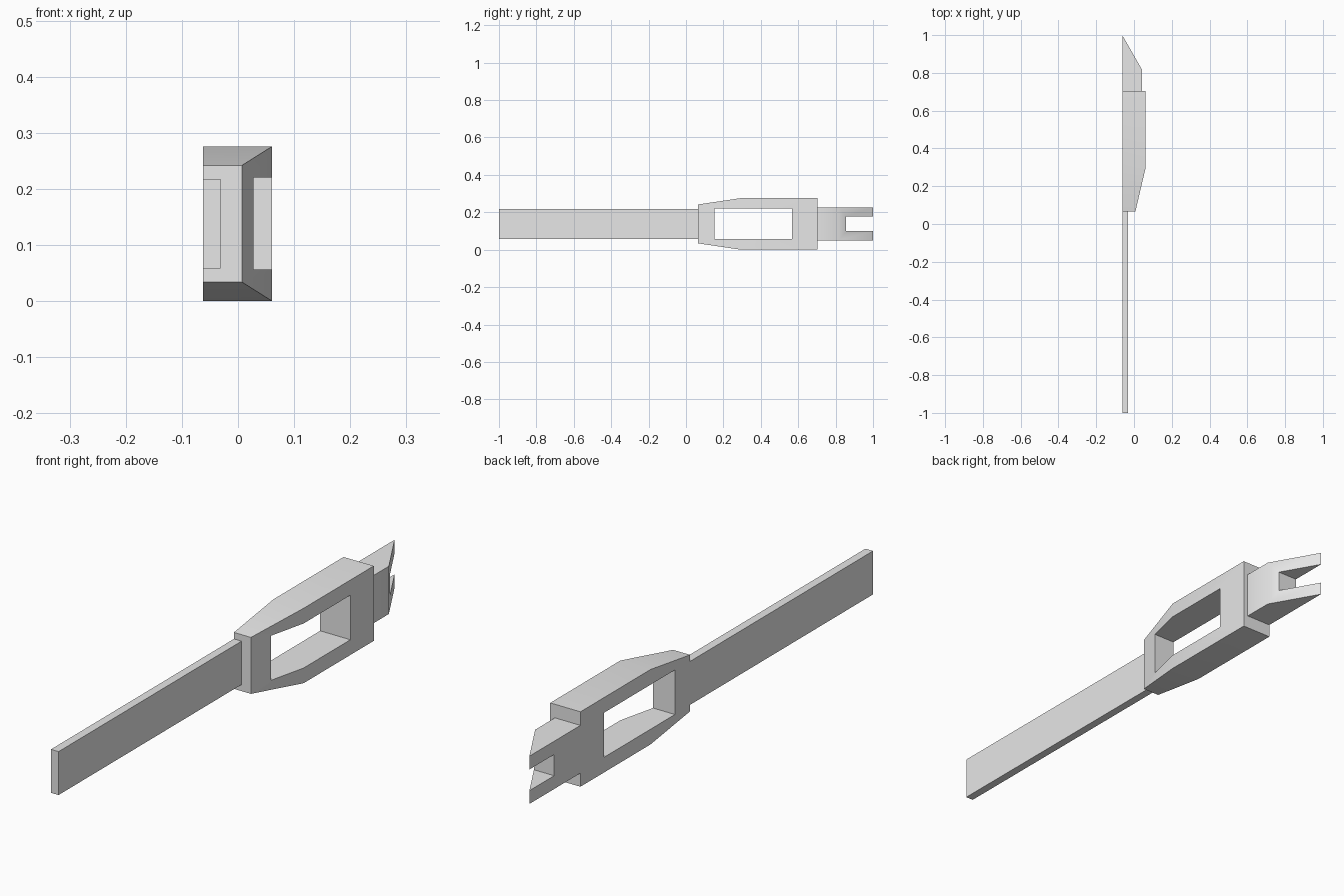
import bpy
import bmesh
import math

cube = bpy.data.objects.get("Cube")
if cube:
    bpy.data.objects.remove(cube, do_unlink=True)

grey = bpy.data.materials.new("plain grey")
grey.use_nodes = True
grey.diffuse_color = (0.8, 0.8, 0.8, 1)
grey.node_tree.nodes["Principled BSDF"].inputs["Base Color"].default_value = (0.8, 0.8, 0.8, 1)

BACK_X = -0.062   # flat side shared by every part
MID_Z = 0.138     # height of the symmetry plane


def loft(name, stations):
    """Rectangular sections along y: (y, outer x, half height)."""
    bm = bmesh.new()
    rings = []
    for y, x, h in stations:
        corners = [(BACK_X, -h), (x, -h), (x, h), (BACK_X, h)]
        rings.append([bm.verts.new((cx, y, MID_Z + cz)) for cx, cz in corners])
    for a, b in zip(rings, rings[1:]):
        for i in range(4):
            j = (i + 1) % 4
            bm.faces.new((a[i], a[j], b[j], b[i]))
    bm.faces.new(rings[0][::-1])
    bm.faces.new(rings[-1])
    # collapse sections that end in a sharp edge
    bmesh.ops.remove_doubles(bm, verts=bm.verts, dist=0.0005)
    bmesh.ops.recalc_face_normals(bm, faces=bm.faces)
    mesh = bpy.data.meshes.new(name)
    bm.to_mesh(mesh)
    bm.free()
    mesh.materials.append(grey)
    obj = bpy.data.objects.new(name, mesh)
    bpy.context.collection.objects.link(obj)
    return obj


def cut_through(obj, y0, y1, half_height):
    """Cut a rectangular opening right through the part along x."""
    bpy.ops.mesh.primitive_cube_add(size=1, location=(0, (y0 + y1) / 2, MID_Z))
    cutter = bpy.context.object
    cutter.name = obj.name + "_cutter"
    cutter.scale = (1, y1 - y0, 2 * half_height)
    mod = obj.modifiers.new("opening", 'BOOLEAN')
    mod.operation = 'DIFFERENCE'
    mod.solver = 'EXACT'
    mod.object = cutter
    bpy.context.view_layer.objects.active = obj
    bpy.ops.object.modifier_apply(modifier=mod.name)
    bpy.data.objects.remove(cutter, do_unlink=True)


# Long flat strip at the front
strip = loft("flat_strip", [(-1, -0.031, 0.08), (0.065, -0.031, 0.08)])

# Framed body, tapering towards the strip, with a window
body = loft("window_body", [(0.065, 0.007, 0.104), (0.295, 0.061, 0.138), (0.703, 0.061, 0.138)])
cut_through(body, 0.153, 0.567, 0.082)

# Forked tip, wedge-shaped with a slot
fork = loft("forked_tip", [(0.703, 0.042, 0.088), (0.818, 0.042, 0.088), (1, BACK_X, 0.088)])
cut_through(fork, 0.856, 1.1, 0.039)

# Soft shading over the shallow bends only
bpy.ops.object.select_all(action='DESELECT')
for part in (strip, body, fork):
    part.select_set(True)
bpy.context.view_layer.objects.active = body
bpy.ops.object.shade_smooth_by_angle(angle=math.radians(35))
